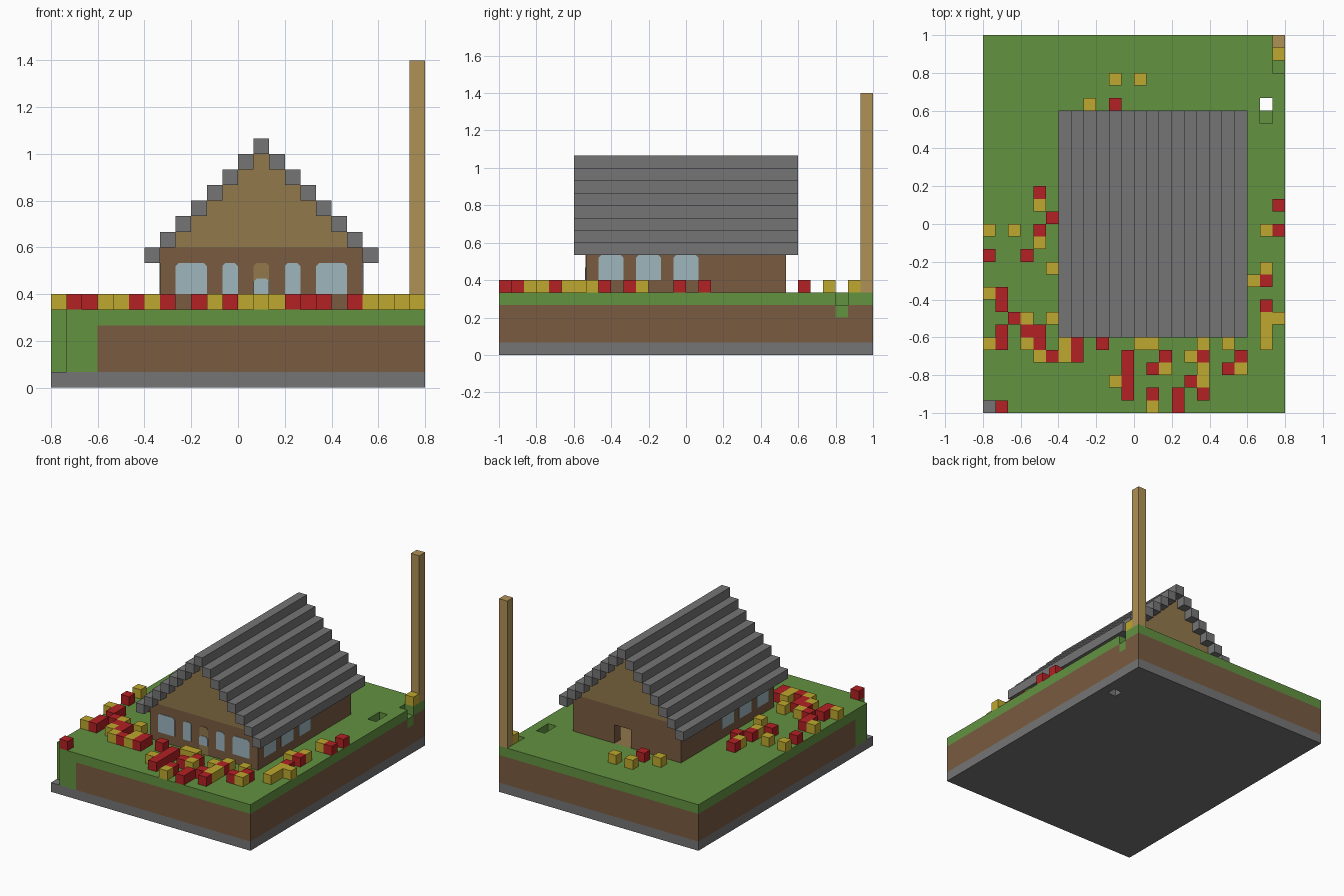
import bpy, bmesh
from mathutils import Vector

if "Cube" in bpy.data.objects:
    bpy.data.objects.remove(bpy.data.objects["Cube"])

S = 1 / 15                      # edge of one block
ORIGIN = Vector((-0.8, -1, 0))  # corner of the block grid


def material(name, rgb):
    """Flat material from 8-bit sRGB values."""
    m = bpy.data.materials.new(name)
    m.use_nodes = True
    linear = [((c / 255 + 0.055) / 1.055) ** 2.4 for c in rgb] + [1]
    m.diffuse_color = linear
    m.node_tree.nodes["Principled BSDF"].inputs["Base Color"].default_value = linear
    return m


STONE = material("grey stone", (117, 117, 117))
DIRT = material("brown earth", (121, 91, 65))
GRASS = material("green grass", (98, 146, 64))
PLANK = material("tan plank", (145, 120, 75))
POST = material("light wood", (176, 145, 87))
GLASS = material("pale blue glass", (158, 182, 190))
RED = material("red flower", (178, 33, 36))
YELLOW = material("yellow flower", (190, 168, 46))


def finish(name, bm, mats):
    bmesh.ops.recalc_face_normals(bm, faces=bm.faces)
    mesh = bpy.data.meshes.new(name)
    bm.to_mesh(mesh)
    bm.free()
    for m in mats:
        mesh.materials.append(m)
    ob = bpy.data.objects.new(name, mesh)
    bpy.context.collection.objects.link(ob)


def blocks(name, cells):
    """Mesh from {cell: material}, keeping only the faces that are exposed."""
    mats = list(dict.fromkeys(cells.values()))
    bm = bmesh.new()
    for cell, mat in cells.items():
        centre = Vector(cell) + Vector((.5, .5, .5))
        for axis in range(3):
            for side in (-1, 1):
                n = Vector((0, 0, 0))
                n[axis] = side
                if tuple(int(c) for c in Vector(cell) + n) in cells:
                    continue
                u, v = Vector((0, 0, 0)), Vector((0, 0, 0))
                u[(axis + 1) % 3] = .5
                v[(axis + 2) % 3] = .5 * side
                p = centre + n / 2
                corners = (p - u - v, p + u - v, p + u + v, p - u + v)
                face = bm.faces.new([bm.verts.new(ORIGIN + c * S) for c in corners])
                face.material_index = mats.index(mat)
    bmesh.ops.remove_doubles(bm, verts=bm.verts, dist=1e-4)
    finish(name, bm, mats)


def box(name, lo, hi, mat):
    """Box between two corners of the block grid."""
    bm = bmesh.new()
    bmesh.ops.create_cube(bm, size=1)
    size = Vector(hi) - Vector(lo)
    for v in bm.verts:
        v.co = ORIGIN + (Vector(lo) + size * .5 + size * v.co) * S
    finish(name, bm, [mat])


def pane(name, place, start, width, low, high, mat, proud=.05):
    """Thin plate with clipped top corners; place maps (along, out, up) to the grid."""
    c = .2
    end = start + width
    outline = [(start, low), (end, low), (end, high - c), (end - c, high),
               (start + c, high), (start, high - c)]
    bm = bmesh.new()
    face = bm.faces.new([bm.verts.new(ORIGIN + Vector(place(a, 0, z)) * S) for a, z in outline])
    out = (Vector(place(0, proud, 0)) - Vector(place(0, 0, 0))) * S
    extruded = bmesh.ops.extrude_face_region(bm, geom=[face], use_keep_orig=True)["geom"]
    bmesh.ops.translate(bm, vec=out, verts=[v for v in extruded if isinstance(v, bmesh.types.BMVert)])
    finish(name, bm, [mat])


# Ground: stone, earth and grass layers, with a plank floor under the house
def ground_material(i, j, k):
    if k == 0:
        return STONE
    if k == 4:
        return PLANK if 7 <= i <= 19 and 8 <= j <= 22 else GRASS
    corner = i <= 2 and j <= 2
    below_pit = k == 3 and (i, j) in ((23, 27), (22, 23))
    return GRASS if corner or below_pit else DIRT


def is_missing(i, j, k):
    notch = (i, j) == (0, 0) and k > 0
    shaft = (i, j) == (22, 24)
    pit = k == 4 and (i, j) in ((23, 27), (22, 23))
    return notch or shaft or pit


blocks("ground", {(i, j, k): ground_material(i, j, k)
                  for i in range(24) for j in range(30) for k in range(5)
                  if not is_missing(i, j, k)})

# House walls with an open back doorway
blocks("house_walls", {(i, j, k): DIRT
                       for i in range(7, 20) for j in range(7, 23) for k in range(5, 9)
                       if (i in (7, 19) or j in (7, 22))
                       and not (j == 22 and i in (13, 14) and k < 7)})

# Stepped gables at both ends
blocks("gables", {(i, j, k): PLANK for j in (7, 22) for k in range(9, 15)
                  for i in range(k - 1, 28 - k)})

# Roof beams climbing to the ridge
for step in range(7):
    for side, i in (("right", 6 + step), ("left", 20 - step)):
        box(f"roof_beam_{side}_{step + 1}", (i, 6, 8 + step), (i + 1, 24, 9 + step), STONE)
box("roof_ridge", (13, 6, 15), (14, 24, 16), STONE)


# Windows and front door
def front(a, out, z):
    return (a, 7 - out, z)


def left_side(a, out, z):
    return (20 + out, a, z)


def right_side(a, out, z):
    return (7 - out, a, z)


for i, width in ((8, 2), (11, 1), (15, 1), (17, 2)):
    pane("front_window", front, i, width, 6, 8, GLASS)
for name, place in (("left_window", left_side), ("right_window", right_side)):
    for j in (8, 11, 14):
        pane(name, place, j, 2, 6, 8, GLASS)
pane("front_door", front, 13, 1, 5, 8, PLANK)
pane("door_glass", front, 13, 1, 6, 7, GLASS, .1)

# Tall corner post
box("corner_post", (23, 29, 5), (24, 30, 21), POST)


# Flowers standing on the grass: for each row from the front, the columns planted
def plant(name, rows, mat):
    blocks(name, {(i, j, 5): mat for j, columns in rows.items() for i in columns})


plant("red_flowers", {
    0: (1, 15), 1: (11, 13, 15, 17), 2: (11, 16), 3: (11, 13, 19),
    4: (5, 7, 11, 14, 17, 20), 5: (1, 4, 7, 9), 6: (1, 3, 4), 7: (2,),
    8: (1, 22), 9: (1,), 10: (22,), 12: (0, 3), 14: (4, 23), 15: (5,),
    16: (23,), 17: (4,), 24: (10,)}, RED)
plant("yellow_flowers", {
    0: (13,), 2: (10, 17), 3: (14, 17, 20), 4: (4, 6, 16),
    5: (0, 3, 6, 12, 13, 17, 19, 22), 6: (22,), 7: (3, 5, 22, 23), 9: (0,),
    10: (21,), 11: (5, 22), 13: (4,), 14: (0, 2, 22), 16: (4,), 24: (8,),
    26: (10, 12), 28: (23,)}, YELLOW)
